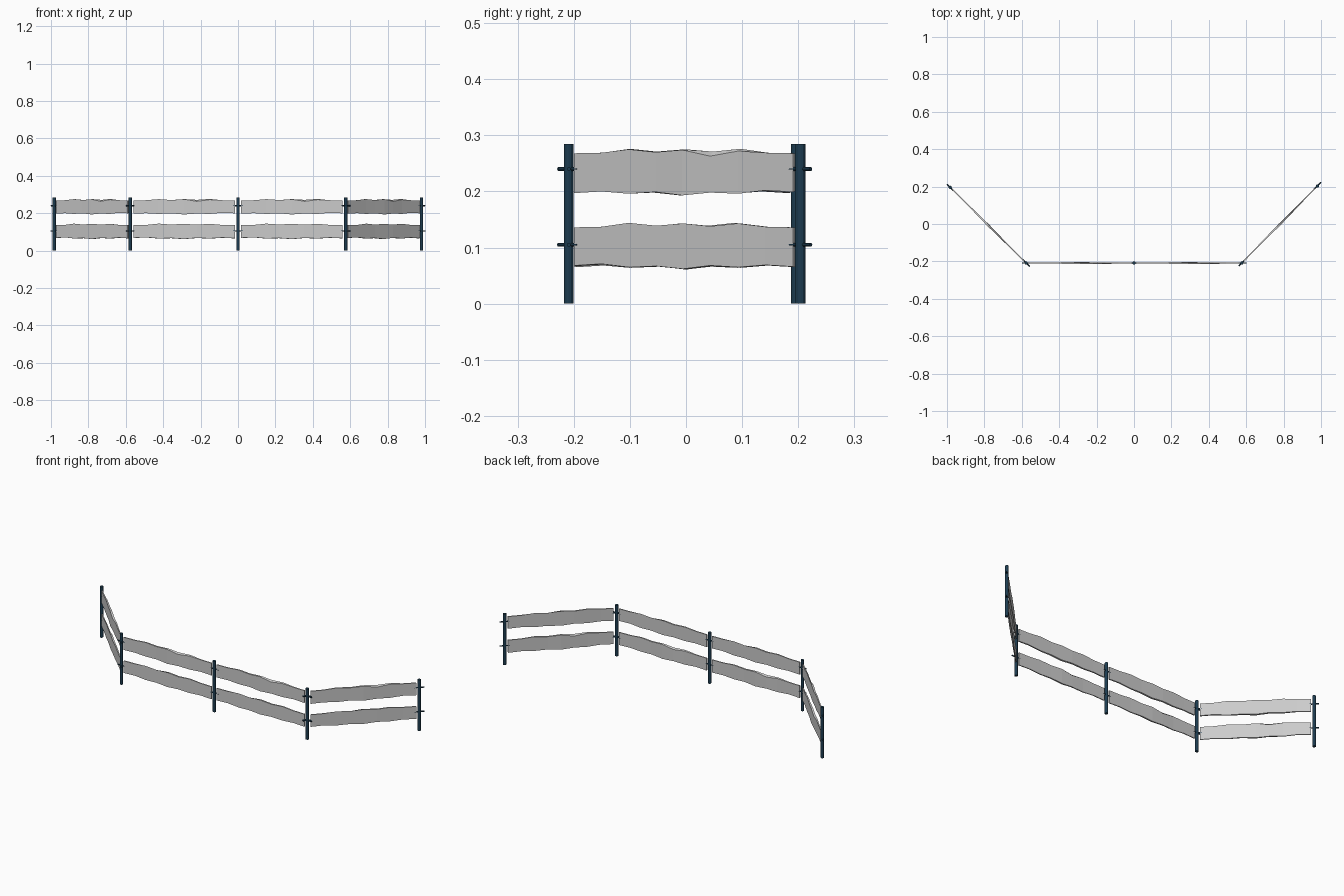
import bpy, bmesh
from math import pi
from mathutils import Matrix, Vector

if "Cube" in bpy.data.objects:
    bpy.data.objects.remove(bpy.data.objects["Cube"])

metal = bpy.data.materials.new("dark_blue_metal")
metal.diffuse_color = (0.012, 0.045, 0.08, 1)
metal.use_nodes = True
metal.node_tree.nodes["Principled BSDF"].inputs["Base Color"].default_value = metal.diffuse_color

posts = [Vector(p) for p in ((-0.983, 0.196, 0), (-0.576, -0.209, 0), (0, -0.209, 0),
                             (0.576, -0.209, 0), (0.981, 0.204, 0))]
pin_heights = (0.105, 0.24)


def finish(bm, name, mat=None):
    bmesh.ops.recalc_face_normals(bm, faces=bm.faces)
    me = bpy.data.meshes.new(name)
    bm.to_mesh(me)
    bm.free()
    if mat:
        me.materials.append(mat)
    ob = bpy.data.objects.new(name, me)
    bpy.context.collection.objects.link(ob)
    return ob


def rod(name, centre, direction, length, radius, sides):
    bm = bmesh.new()
    rot = direction.to_track_quat('Z', 'Y').to_matrix().to_4x4()
    bmesh.ops.create_cone(bm, cap_ends=True, segments=sides, radius1=radius, radius2=radius,
                          depth=length, matrix=Matrix.Translation(centre) @ rot)
    finish(bm, name, metal)


# Plank edge outline at nine stations: offsets from the plank's centre height
TOP = (0.034, 0.035, 0.041, 0.036, 0.041, 0.037, 0.042, 0.035, 0.034)
BOTTOM = (-0.037, -0.034, -0.038, -0.035, -0.041, -0.036, -0.038, -0.032, -0.035)
DIP = (0, 0, 0, 0, 0.001, 0.008, 0.004, 0, 0)          # chipped front top edge
FRONT = (0.003, 0.003, 0.003, 0.004, 0.006, 0.005, 0.003, 0.003, 0.003)
BACK = (0.003, 0.003, 0.004, 0.005, 0.004, 0.003, 0.003, 0.003, 0.003)


def plank(name, a, b, z, turned):
    bm = bmesh.new()
    d = (b - a).normalized()
    length = (b - a).length - 0.032
    n = Vector((d.y, -d.x, 0))
    mid = (a + b) / 2 + Vector((0, 0, z))
    if turned:
        d, n = -d, -n
    rings = []
    for i in range(9):
        c = mid + d * length * (i / 8 - 0.5)
        rings.append([bm.verts.new(c + n * o + Vector((0, 0, h))) for o, h in (
            (FRONT[i], BOTTOM[i]), (FRONT[i], TOP[i] - DIP[i]),
            (-BACK[i], TOP[i]), (-BACK[i], BOTTOM[i] + 0.001))])
    for r, s in zip(rings, rings[1:]):
        for k in range(4):
            bm.faces.new((r[k], r[(k + 1) % 4], s[(k + 1) % 4], s[k]))
    bm.faces.new(rings[0])
    bm.faces.new(rings[-1])
    finish(bm, name)


# Upright posts
for i, p in enumerate(posts):
    rod(f"post_{i + 1}", p + Vector((0, 0, 0.1425)), Vector((0, 0, 1)), 0.285, 0.0088, 12)

# Panels: two planks each, held by pins through the posts at both ends
for i, (a, b) in enumerate(zip(posts, posts[1:])):
    d = (b - a).normalized()
    plank(f"lower_plank_{i + 1}", a, b, 0.102, True)
    plank(f"upper_plank_{i + 1}", a, b, 0.234, False)
    for j, z in enumerate(pin_heights):
        up = Vector((0, 0, z))
        rod(f"pin_{i + 1}_start_{j + 1}", a + up, d, 0.046, 0.0035, 8)
        rod(f"pin_{i + 1}_end_{j + 1}", b + up, d, 0.052, 0.0035, 8)
